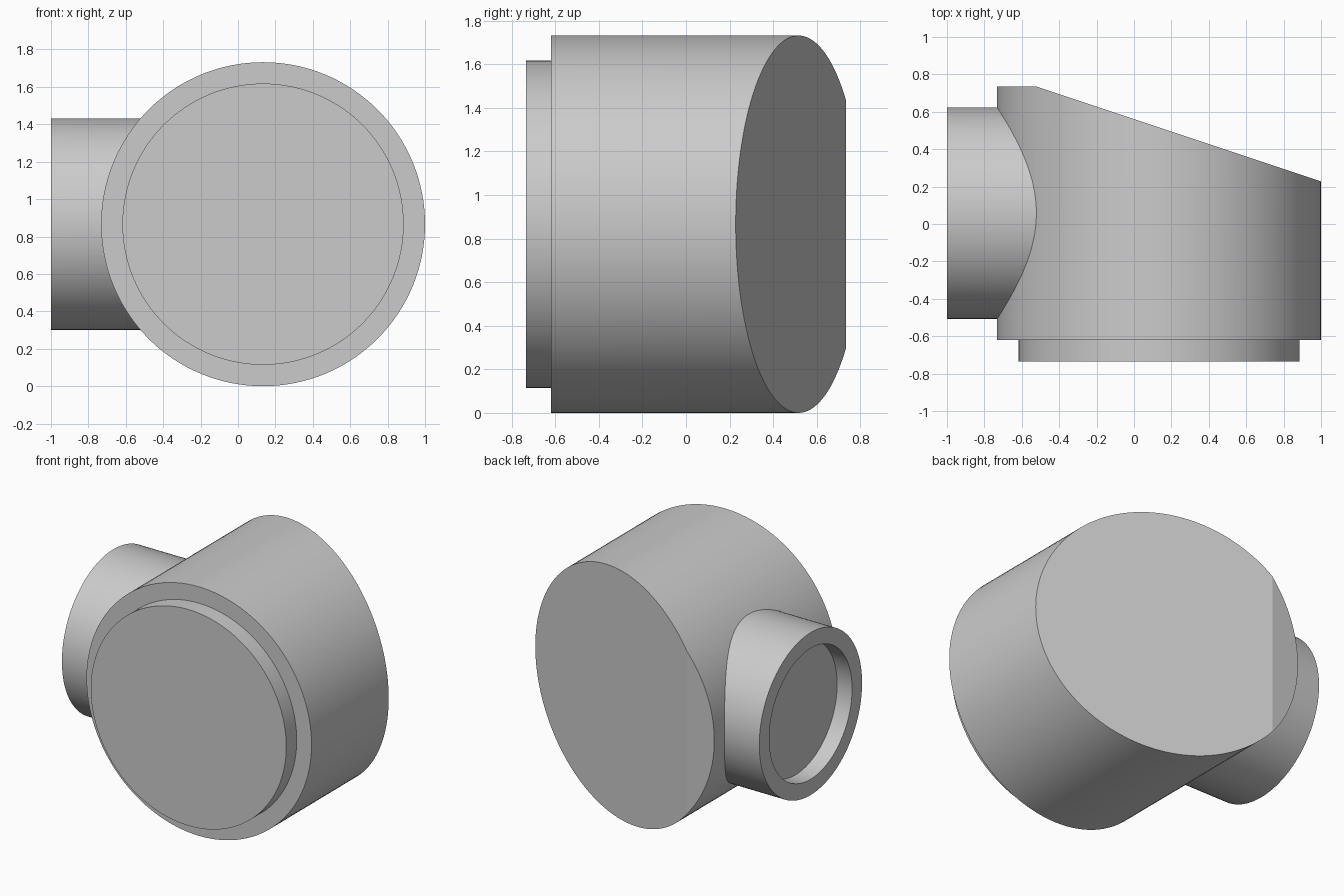
import bpy, bmesh, math
from mathutils import Vector

cube = bpy.data.objects.get("Cube")
if cube:
    bpy.data.objects.remove(cube, do_unlink=True)

SEGMENTS = 128
RADIUS = 0.866                      # main body radius
CX, CZ = 1 - RADIUS, RADIUS         # main body axis
STEP = 0.115                        # plug length and socket depth

grey = bpy.data.materials.new("light grey")
grey.use_nodes = True
grey.diffuse_color = (0.6, 0.6, 0.6, 1)
grey.node_tree.nodes["Principled BSDF"].inputs["Base Color"].default_value = (0.6, 0.6, 0.6, 1)


def turned(profile, origin, axis, u, v):
    """Closed turned solid from (distance along axis, radius) pairs."""
    bm = bmesh.new()
    origin, axis, u, v = map(Vector, (origin, axis, u, v))
    rings = []
    for along, radius in profile:
        rings.append([
            bm.verts.new(origin + axis * along + radius * (u * math.cos(a) + v * math.sin(a)))
            for a in (2 * math.pi * i / SEGMENTS for i in range(SEGMENTS))])
    for r0, r1 in zip(rings, rings[1:]):
        for i in range(SEGMENTS):
            j = (i + 1) % SEGMENTS
            bm.faces.new((r0[i], r0[j], r1[j], r1[i]))
    bm.faces.new(rings[0])
    bm.faces.new(rings[-1])
    bmesh.ops.recalc_face_normals(bm, faces=bm.faces)
    return bm


def finish(bm, name):
    mesh = bpy.data.meshes.new(name)
    bm.to_mesh(mesh)
    bm.free()
    mesh.materials.append(grey)
    obj = bpy.data.objects.new(name, mesh)
    bpy.context.collection.objects.link(obj)
    return obj


# Main body with stepped front plug
bm = turned([(-0.735, 0.752), (-0.735 + STEP, 0.752), (-0.735 + STEP, RADIUS), (0.735, RADIUS)],
            (CX, 0, CZ), (0, 1, 0), (1, 0, 0), (0, 0, 1))

# Slanted back face
cut = bmesh.ops.bisect_plane(bm, geom=bm.verts[:] + bm.edges[:] + bm.faces[:],
                             plane_co=(1, 0.228, 0), plane_no=(1, 3, 0), clear_outer=True)
rim = [e for e in bm.edges if e.is_boundary]
bmesh.ops.holes_fill(bm, edges=rim, sides=0)
bmesh.ops.recalc_face_normals(bm, faces=bm.faces)
body = finish(bm, "angled_body")

# Side pipe with recessed socket
bm = turned([(-1 + STEP, 0.455), (-1, 0.455), (-1, 0.565), (-0.4, 0.565)],
            (0, 0.058, CZ), (1, 0, 0), (0, 1, 0), (0, 0, 1))
pipe = finish(bm, "side_pipe")

# Fuse the pipe into the body
bpy.ops.object.select_all(action='DESELECT')
bpy.context.view_layer.objects.active = body
body.select_set(True)
fuse = body.modifiers.new("fuse", 'BOOLEAN')
fuse.operation = 'UNION'
fuse.solver = 'EXACT'
fuse.object = pipe
bpy.ops.object.modifier_apply(modifier=fuse.name)
bpy.data.objects.remove(pipe, do_unlink=True)
bpy.ops.object.shade_smooth_by_angle(angle=math.radians(15))
